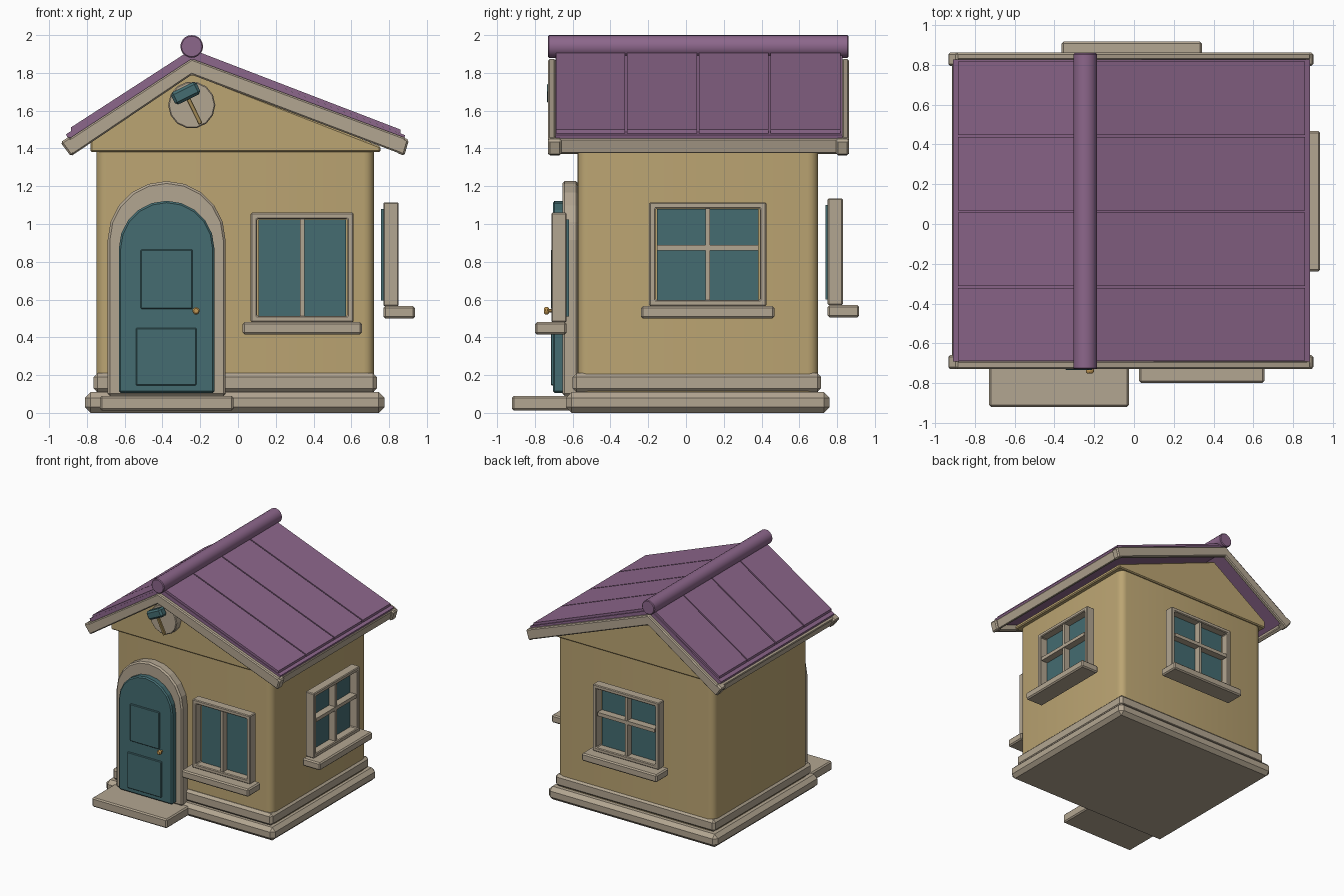
import bpy, bmesh, math
from mathutils import Matrix, Vector

cube = bpy.data.objects.get("Cube")
if cube:
    bpy.data.objects.remove(cube, do_unlink=True)


def material(name, rgb):
    m = bpy.data.materials.new(name)
    m.use_nodes = True
    m.diffuse_color = (*rgb, 1)
    m.node_tree.nodes["Principled BSDF"].inputs["Base Color"].default_value = (*rgb, 1)
    return m


WALL = material("ochre wall", (0.50, 0.375, 0.17))
TRIM = material("stone trim", (0.45, 0.38, 0.285))
TEAL = material("teal", (0.058, 0.15, 0.165))
PURPLE = material("purple roof", (0.265, 0.135, 0.26))
BRASS = material("brass", (0.55, 0.32, 0.09))
WOOD = material("wood", (0.36, 0.25, 0.09))


def finish(name, bm, mat, bevel=0.0, segments=1, matrix=None):
    bmesh.ops.recalc_face_normals(bm, faces=bm.faces)
    mesh = bpy.data.meshes.new(name)
    bm.to_mesh(mesh)
    bm.free()
    mesh.materials.append(mat)
    ob = bpy.data.objects.new(name, mesh)
    bpy.context.collection.objects.link(ob)
    if matrix:
        ob.matrix_world = matrix
    if bevel:
        mod = ob.modifiers.new("Bevel", "BEVEL")
        mod.width, mod.segments = bevel, segments
    return ob


def smooth(ob):
    bpy.ops.object.select_all(action="DESELECT")
    ob.select_set(True)
    bpy.context.view_layer.objects.active = ob
    bpy.ops.object.shade_smooth_by_angle(angle=math.radians(40))


def prism_mesh(points, y0, y1):
    """Outline in x and z, extruded along y."""
    bm = bmesh.new()
    face = bm.faces.new([bm.verts.new((x, y0, z)) for x, z in points])
    ext = bmesh.ops.extrude_face_region(bm, geom=[face])
    verts = [g for g in ext["geom"] if isinstance(g, bmesh.types.BMVert)]
    bmesh.ops.translate(bm, verts=verts, vec=(0, y1 - y0, 0))
    return bm


def prism(name, points, y0, y1, mat, bevel=0.0, matrix=None):
    return finish(name, prism_mesh(points, y0, y1), mat, bevel, 1, matrix)


def box(name, x0, x1, y0, y1, z0, z1, mat, bevel=0.0, matrix=None):
    outline = [(x0, z0), (x1, z0), (x1, z1), (x0, z1)]
    return prism(name, outline, y0, y1, mat, bevel, matrix)


def rod(name, centre, radius, y0, y1, sides, mat, bevel=0.0):
    cx, cz = centre
    outline = [(cx + radius * math.cos(2 * math.pi * i / sides),
                cz + radius * math.sin(2 * math.pi * i / sides)) for i in range(sides)]
    return prism(name, outline, y0, y1, mat, bevel)


# Plinth, skirting and walls with rounded corners
box("plinth", -0.81, 0.775, -0.635, 0.76, 0, 0.11, TRIM, 0.03)
box("skirting", -0.765, 0.735, -0.60, 0.715, 0.11, 0.21, TRIM, 0.02)
bm = prism_mesh([(-0.75, 0.1), (0.72, 0.1), (0.72, 1.42), (-0.75, 1.42)], -0.575, 0.70)
upright = [e for e in bm.edges if abs(e.verts[0].co.z - e.verts[1].co.z) > 1]
bmesh.ops.bevel(bm, geom=upright, offset=0.055, segments=4, profile=0.5, affect="EDGES")
smooth(finish("walls", bm, WALL))
gable = [(-0.78, 1.38), (0.755, 1.38), (0.755, 1.41), (-0.245, 1.80), (-0.78, 1.44)]
prism("gable", gable, -0.592, 0.717, WALL, 0.008)

# Roof slab, raised panels and ridge
RIDGE = -0.245
slab = [(-0.91, 1.475), (RIDGE, 1.905), (0.885, 1.47),
        (0.87, 1.42), (RIDGE, 1.84), (-0.885, 1.415)]
prism("roof_slab", slab, -0.692, 0.828, PURPLE)
seams = [-0.692, -0.318, 0.063, 0.443, 0.822]
for side, eave in (("right", Vector((-0.885, 1.491))), ("left", Vector((0.86, 1.48)))):
    top = Vector((RIDGE, 1.905))
    down = (eave - top).normalized()
    lift = Vector((0, 0.02))
    outline = [top, eave, eave + lift, top + lift]
    for i in range(4):
        prism(f"{side}_roof_panel_{i + 1}", outline,
              seams[i] + 0.005, seams[i + 1] - 0.005, PURPLE)
smooth(rod("ridge_pole", (RIDGE, 1.94), 0.06, -0.73, 0.86, 20, PURPLE, 0.006))

# Barge boards with end blocks, and eave boards
barge = [(-0.92, 1.435), (RIDGE, 1.875), (0.89, 1.455),
         (0.865, 1.37), (RIDGE, 1.79), (-0.875, 1.365)]
for end, y0, y1 in (("front", -0.73, -0.69), ("back", 0.825, 0.862)):
    prism(end + "_barge_board", barge, y0, y1, TRIM, 0.008)
    inward = 0.03 if end == "front" else -0.03
    a, b = sorted((y0, y1))
    a, b = (a, b + inward) if inward > 0 else (a + inward, b)
    prism(end + "_left_end_block",
          [(0.835, 1.38), (0.88, 1.36), (0.905, 1.445), (0.86, 1.465)], a, b, TRIM, 0.01)
    prism(end + "_right_end_block",
          [(-0.885, 1.358), (-0.84, 1.39), (-0.89, 1.465), (-0.94, 1.432)], a, b, TRIM, 0.01)
prism("left_eave_board",
      [(0.842, 1.385), (0.868, 1.373), (0.888, 1.45), (0.862, 1.46)], -0.72, 0.85, TRIM, 0.006)
prism("right_eave_board",
      [(-0.885, 1.368), (-0.86, 1.385), (-0.892, 1.46), (-0.918, 1.44)], -0.72, 0.85, TRIM, 0.006)


# Arched door, surround, panels, knob and step
def arch(cx, radius, z0, spring, steps=10):
    pts = [(cx + radius, z0)]
    pts += [(cx + radius * math.cos(math.pi * i / steps),
             spring + radius * math.sin(math.pi * i / steps)) for i in range(steps + 1)]
    return pts + [(cx - radius, z0)]


DOOR = -0.378
prism("door_surround", arch(DOOR, 0.312, 0.09, 0.915), -0.655, -0.57, TRIM, 0.012)
prism("door", arch(DOOR, 0.253, 0.105, 0.87), -0.705, -0.64, TEAL, 0.01)
box("door_upper_panel", -0.515, -0.24, -0.716, -0.70, 0.55, 0.865, TEAL, 0.005)
box("door_lower_panel", -0.54, -0.22, -0.716, -0.70, 0.145, 0.45, TEAL, 0.005)
rod("door_knob_stem", (-0.222, 0.54), 0.009, -0.73, -0.70, 8, BRASS)
smooth(rod("door_knob", (-0.222, 0.54), 0.02, -0.752, -0.725, 12, BRASS, 0.007))
box("door_step", -0.73, -0.025, -0.92, -0.60, 0.012, 0.09, TRIM, 0.01)


# Windows, built facing the front and then turned to their wall
def window(name, angle, distance, centre, width, z0, z1, bar_z=None):
    mat = Matrix.Rotation(angle, 4, "Z") @ Matrix.Translation((centre, -distance, 0))
    h, rim = width / 2, 0.047
    bm = prism_mesh([(-h, z0), (h, z0), (h, z1), (-h, z1)], 0, -0.08)
    caps = [f for f in bm.faces if abs(f.calc_center_median().x) < 0.001
            and z0 + 0.01 < f.calc_center_median().z < z1 - 0.01]
    bmesh.ops.inset_individual(bm, faces=caps, thickness=rim)
    loops = [e for f in caps for e in f.edges]
    bmesh.ops.delete(bm, geom=caps, context="FACES_ONLY")
    bmesh.ops.bridge_loops(bm, edges=loops)
    finish(name + "_frame", bm, TRIM, 0.006, 1, mat)
    g = h - rim + 0.005
    box(name + "_glass", -g, g, -0.015, 0.012, z0 + 0.03, z1 - 0.035, TEAL, 0, mat)
    box(name + "_mullion", -0.012, 0.012, -0.07, 0, z0 + 0.03, z1 - 0.03, TRIM, 0, mat)
    if bar_z:
        box(name + "_crossbar", -g, g, -0.075, 0, bar_z - 0.015, bar_z + 0.015, TRIM, 0, mat)
    s = h + 0.043
    box(name + "_sill", -s, s, -0.167, 0, z0 - 0.065, z0, TRIM, 0.01, mat)


window("front_window", 0, 0.632, 0.34, 0.545, 0.48, 1.06)
window("left_window", math.pi / 2, 0.77, 0.115, 0.62, 0.565, 1.115, 0.875)
window("back_window", math.pi, 0.75, 0.012, 0.62, 0.57, 1.135, 0.89)

# Round gable plaque with a mallet
rod("gable_plaque", (RIDGE, 1.63), 0.125, -0.655, -0.58, 14, TRIM, 0.006)
tilt = Matrix.Translation((-0.277, -0.70, 1.692)) @ Matrix.Rotation(math.radians(-26), 4, "Y")
box("mallet_head", -0.075, 0.075, -0.035, 0.035, -0.036, 0.036, TEAL, 0.014, tilt)
box("mallet_handle", -0.011, 0.011, -0.011, 0.011, -0.18, -0.02, WOOD, 0.003, tilt)
